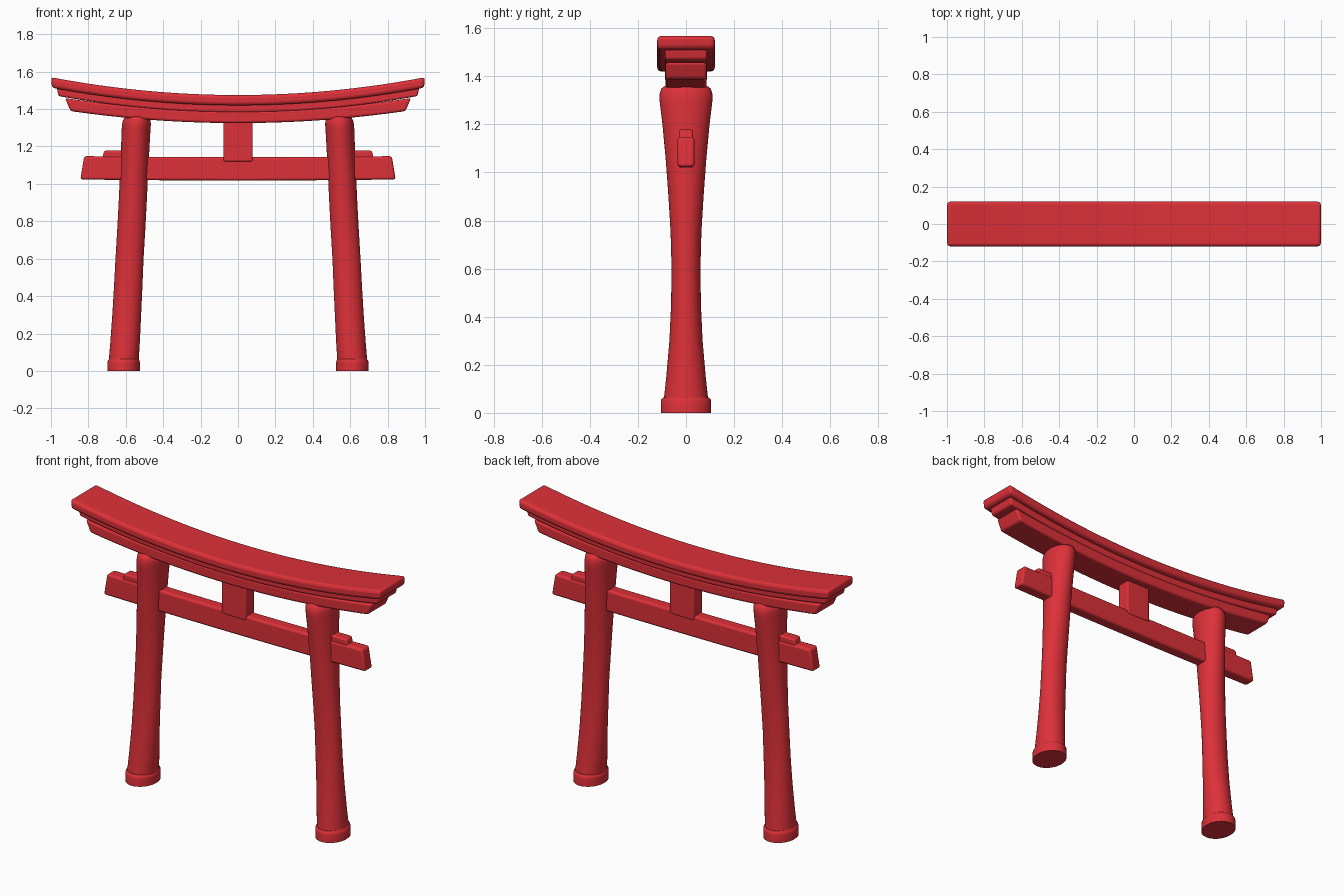
import bpy, bmesh, math

if "Cube" in bpy.data.objects:
    bpy.data.objects.remove(bpy.data.objects["Cube"])

red = bpy.data.materials.new("vermilion red")
red.diffuse_color = (0.72, 0.03, 0.04, 1)
red.use_nodes = True
red.node_tree.nodes["Principled BSDF"].inputs["Base Color"].default_value = red.diffuse_color


def finish(name, bm, bevel=0.0):
    bmesh.ops.recalc_face_normals(bm, faces=bm.faces)
    me = bpy.data.meshes.new(name)
    bm.to_mesh(me)
    bm.free()
    me.materials.append(red)
    ob = bpy.data.objects.new(name, me)
    bpy.context.collection.objects.link(ob)
    bpy.context.view_layer.objects.active = ob
    ob.select_set(True)
    if bevel:
        m = ob.modifiers.new("soft edges", 'BEVEL')
        m.width, m.segments, m.limit_method = bevel, 3, 'ANGLE'
        m.angle_limit = math.radians(40)
    bpy.ops.object.shade_smooth_by_angle(angle=math.radians(40))
    ob.select_set(False)
    return ob


def skin(bm, rings):
    for a, b in zip(rings, rings[1:]):
        n = len(a)
        for i in range(n):
            bm.faces.new((a[i], a[(i + 1) % n], b[(i + 1) % n], b[i]))
    bm.faces.new(rings[0])
    bm.faces.new(rings[-1])


def beam(name, x0t, x1t, x0b, x1b, top, bottom, hy, sag, bevel, n=32):
    """Beam along x; its height follows z = base + sag * x^2, with raked ends."""
    bm = bmesh.new()
    rings = []
    for i in range(n + 1):
        t = i / n
        xt, xb = x0t + (x1t - x0t) * t, x0b + (x1b - x0b) * t
        zt, zb = top + sag * xt * xt, bottom + sag * xb * xb
        rings.append([bm.verts.new(p) for p in
                      ((xt, -hy, zt), (xt, hy, zt), (xb, hy, zb), (xb, -hy, zb))])
    skin(bm, rings)
    return finish(name, bm, bevel)


def column(name, profile, side):
    """Elliptical column from (z, centre x, x radius, y radius) rows."""
    bm = bmesh.new()
    n = 40
    rings = []
    for z, cx, rx, ry in profile:
        rings.append([bm.verts.new((side * cx + rx * math.cos(2 * math.pi * k / n),
                                    ry * math.sin(2 * math.pi * k / n), z))
                      for k in range(n)])
    skin(bm, rings)
    return finish(name, bm)


# curved roof beams, stepping inwards towards the bottom
beam("top_lintel", -1, 1, -0.995, 0.995, 1.475, 1.42, 0.12, 0.095, 0.017)
beam("middle_lintel", -0.97, 0.97, -0.96, 0.96, 1.43, 1.382, 0.088, 0.095, 0.01)
beam("lower_lintel", -0.925, 0.925, -0.895, 0.895, 1.39, 1.325, 0.086, 0.08, 0.012)

# tie beam and centre strut
beam("tie_beam", -0.822, 0.822, -0.843, 0.843, 1.143, 1.018, 0.035, 0.008, 0.012)
beam("centre_strut", -0.078, 0.078, -0.078, 0.078, 1.35, 1.12, 0.04, 0, 0.008, 1)

# leaning pillars (z, centre x, x radius, y radius), feet and wedges
pillar = [(0.04, 0.612, 0.08, 0.094), (0.15, 0.604, 0.079, 0.082),
          (0.3, 0.595, 0.077, 0.069), (0.45, 0.587, 0.076, 0.062),
          (0.6, 0.580, 0.075, 0.060), (0.75, 0.571, 0.075, 0.064),
          (0.9, 0.563, 0.075, 0.073), (1.05, 0.556, 0.075, 0.084),
          (1.2, 0.549, 0.076, 0.098), (1.29, 0.545, 0.077, 0.109),
          (1.315, 0.543, 0.077, 0.111), (1.335, 0.542, 0.075, 0.108),
          (1.35, 0.541, 0.069, 0.101), (1.36, 0.541, 0.058, 0.088)]
foot = [(0, 0.612, 0.087, 0.105), (0.045, 0.612, 0.087, 0.105),
        (0.055, 0.611, 0.085, 0.103), (0.064, 0.611, 0.078, 0.094)]
for side, word in ((-1, "left"), (1, "right")):
    column(word + "_pillar", pillar, side)
    column(word + "_foot", foot, side)
    xs = sorted((side * 0.5, side * 0.715))
    xb = sorted((side * 0.5, side * 0.73))
    beam(word + "_wedge", *xs, *xb, 1.178, 1.12, 0.03, 0, 0.01, 1)
